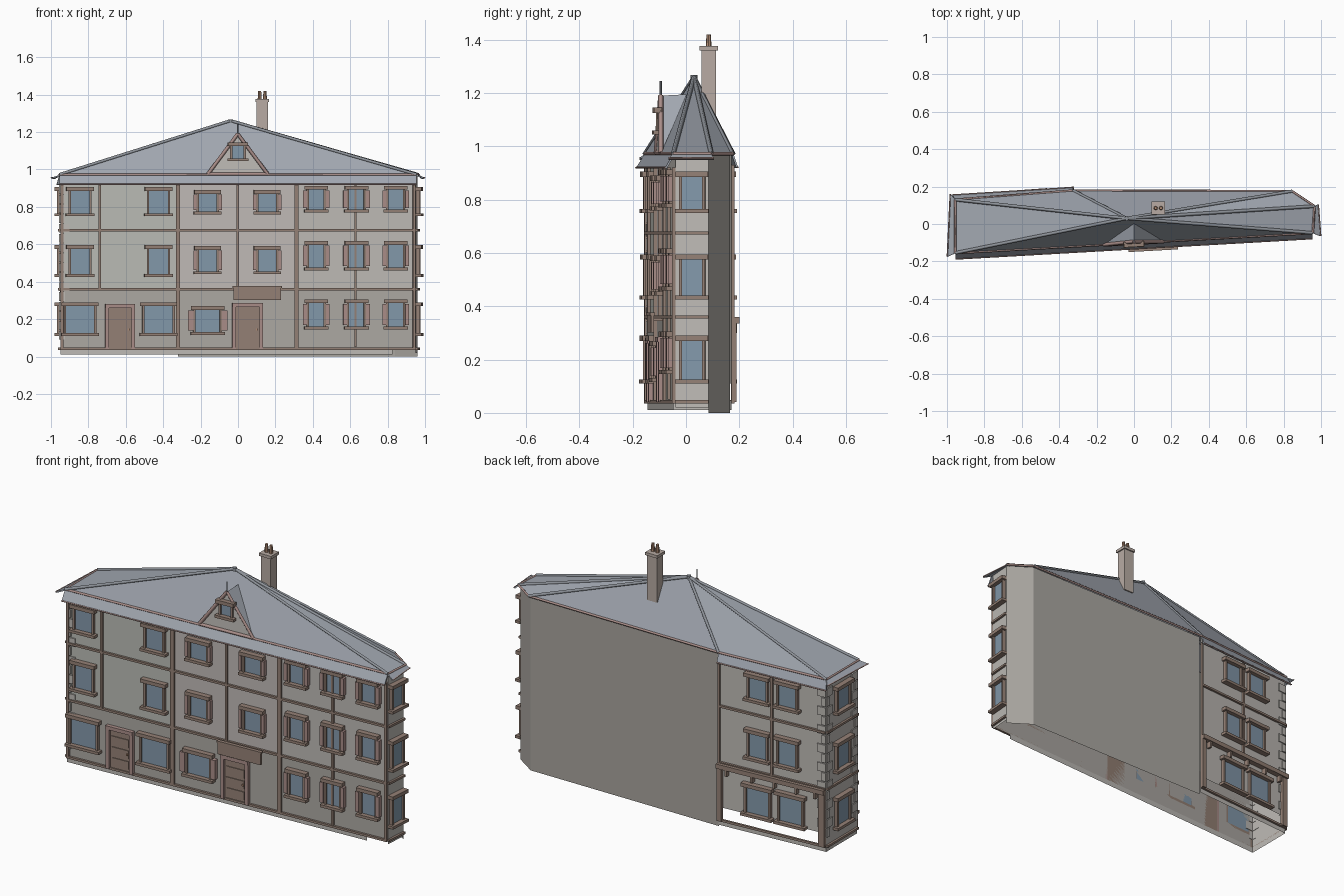
import bpy, bmesh, math
from mathutils import Vector as V

if "Cube" in bpy.data.objects:
    bpy.data.objects.remove(bpy.data.objects["Cube"])


def mat(name, r, g, b):
    m = bpy.data.materials.new(name)
    m.diffuse_color = (r, g, b, 1)
    m.use_nodes = True
    m.node_tree.nodes["Principled BSDF"].inputs["Base Color"].default_value = m.diffuse_color
    return m


PLASTER = mat("plaster", .52, .50, .47)
GREENISH = mat("plaster_green", .50, .51, .47)
PINKISH = mat("plaster_pink", .54, .50, .48)
STONE = mat("ground_stone", .42, .40, .37)
PLAIN = mat("plain_wall", .40, .38, .35)
ROOF = mat("slate", .36, .39, .44)
HIP = mat("hip_lead", .27, .29, .32)
WOOD = mat("brown_wood", .30, .22, .18)
ROSE = mat("rose_wood", .40, .27, .25)
GLASS = mat("glass", .23, .32, .41)
BRICK = mat("chimney_stone", .48, .41, .37)
CLAY = mat("clay", .45, .27, .18)


def mesh(name, verts, faces, m, fix=False):
    me = bpy.data.meshes.new(name)
    me.from_pydata([tuple(v) for v in verts], [], faces)
    if fix:
        bm = bmesh.new()
        bm.from_mesh(me)
        bmesh.ops.recalc_face_normals(bm, faces=bm.faces)
        bm.to_mesh(me)
        bm.free()
    me.materials.append(m)
    ob = bpy.data.objects.new(name, me)
    bpy.context.collection.objects.link(ob)
    return ob


BOX = [(0, 1, 3, 2), (4, 6, 7, 5), (0, 4, 5, 1), (2, 3, 7, 6), (0, 2, 6, 4), (1, 5, 7, 3)]


class Wall:
    """Vertical wall line; u runs along it, d points outwards."""

    def __init__(self, p, q, u0=0):
        self.p, self.u0 = V((*p, 0)), u0
        self.dir = V((q[0] - p[0], q[1] - p[1], 0))
        self.u1 = u0 + self.dir.length
        self.dir.normalize()
        self.n = V((self.dir.y, -self.dir.x, 0))

    def at(self, u, z, d=0):
        return self.p + self.dir * (u - self.u0) + self.n * d + V((0, 0, z))

    def panel(self, name, u0, u1, z0, z1, m):
        mesh(name, [self.at(u0, z0), self.at(u1, z0), self.at(u1, z1), self.at(u0, z1)],
             [(0, 1, 2, 3)], m)

    def boxes(self, name, items, m):
        vs, fs = [], []
        for u0, u1, z0, z1, d0, d1 in items:
            k = len(vs)
            vs += [self.at(u, z, d) for u in (u0, u1) for z in (z0, z1) for d in (d0, d1)]
            fs += [[k + i for i in f] for f in BOX]
        return mesh(name, vs, fs, m, True)

    def window(self, name, c, w, z0, z1, thick=0):
        a, b = c - w / 2, c + w / 2
        self.boxes(name + "_glass", [(a, b, z0, z1, 0, .007)], GLASS)
        t = .012
        self.boxes(name + "_frame", [(a - t, a, z0, z1, 0, .018), (b, b + t, z0, z1, 0, .018),
                   (a - t - .012, b + t + .012, z1, z1 + .02, 0, .03),
                   (a - t - .014, b + t + .014, z0 - .015, z0, 0, .032)], WOOD)
        if thick:   # wide side surrounds
            self.boxes(name + "_surround", [
                (a - thick, a - t, z0 + .008, z1 - .004, 0, .025),
                (b + t, b + thick, z0 + .008, z1 - .004, 0, .025)], ROSE)

    def door(self, name, a, b, z1):
        t = .02
        self.boxes(name + "_frame", [(a, a + t, .04, z1, 0, .018), (b - t, b, .04, z1, 0, .018),
                   (a, b, z1 - t, z1, 0, .022)], ROSE)
        rails = [(a + t, b - t, .04, z1 - t, 0, .006)]
        rails += [(a + t + .01, b - t - .01, z, z + .045, .006, .010) for z in (.06, .12, .18)]
        self.boxes(name + "_leaf", rails, WOOD)
        self.boxes(name + "_knob", [(b - t - .018, b - t - .01, .14, .15, .006, .018)], CLAY)


def beam(name, p, q, r, m):
    cu = bpy.data.curves.new(name, 'CURVE')
    cu.dimensions = '3D'
    cu.bevel_depth, cu.bevel_resolution, cu.use_fill_caps = r, 0, True
    s = cu.splines.new('POLY')
    s.points.add(1)
    for pt, co in zip(s.points, (p, q)):
        pt.co = (*co, 1)
    cu.materials.append(m)
    bpy.context.collection.objects.link(bpy.data.objects.new(name, cu))


# Footprint walls
front = Wall((-.95, -.145), (.95, -.04), -.95)
right = Wall((.95, -.04), (.96, .085))
chamfer = Wall((.96, .085), (.84, .165))
rear = Wall((.84, .165), (-.32, .165))
back = Wall((-.32, .17), (-.95, .125))
left = Wall((-.95, .125), (-.95, -.145))
for i, (a, b, m) in enumerate([(-.95, -.32, GREENISH), (-.32, .315, PINKISH), (.315, front.u1, PLASTER)]):
    front.panel(f"front_ground_{i}", a, b, .04, .36, STONE)
    front.panel(f"front_upper_{i}", a, b, .36, .97, m)
right.panel("right_wall", 0, right.u1, .02, .97, PLASTER)
chamfer.panel("chamfer_wall", 0, chamfer.u1, 0, .97, PLAIN)
rear.panel("rear_plain_wall", 0, rear.u1, 0, .97, PLAIN)
back.panel("back_wall", 0, back.u1, .11, .97, PLASTER)
left.panel("left_wall", 0, left.u1, .04, .97, PLASTER)
for n, w, u1 in (("front", front, .83), ("back", back, back.u1), ("left", left, left.u1)):
    w.panel(n + "_plinth", w.u0, u1, .01, .045, PLASTER)

# Timber bands and posts
for n, w in (("front", front), ("right", right), ("back", back), ("left", left)):
    w.boxes(n + "_bands", [(w.u0, w.u1, z - .006, z + .006, 0, .012) for z in (.042, .36, .675)], WOOD)
front.boxes("front_posts", [(c - h, c + h, z0, z1, 0, .012) for c, h, z0, z1 in (
    (-.74, .006, .36, .92), (-.32, .011, .04, .96), (0, .006, .36, .96), (.315, .011, .04, .96),
    (.63, .006, .05, .92), (.944, .007, .04, .92), (-.942, .008, .04, .92))], WOOD)
back.boxes("back_posts", [(0, .025, .04, .36, 0, .02), (.595, .63, .04, .36, 0, .02),
           (0, .012, .36, .93, 0, .012), (.31, .322, .36, .93, 0, .012)], WOOD)
back.boxes("shop_cornice", [(0, .63, .335, .36, 0, .03)] +
           [(u, u + .012, .3, .335, 0, .025) for u in (.05, .2, .33, .46, .57)], WOOD)

# Corner quoins
for n, w, at_start in (("front", front, 1), ("left_a", left, 1), ("left_b", left, 0), ("back", back, 0)):
    items = []
    for i in range(16):
        size = .05 if i % 2 else .025
        z = .09 + i * .052
        a, b = (w.u0, w.u0 + size) if at_start else (w.u1 - size, w.u1)
        items.append((a, b, z, z + .046, -.002, .006))
    w.boxes(n + "_quoins", items, PLASTER)

# Front windows
ROWS = [(.125, .27), (.44, .575), (.765, .885)]
for i, (z0, z1) in enumerate(ROWS):
    for c in (-.845, -.425):
        front.window(f"front_left_{i}", c, .15 if i == 0 else .10, z0, z1)
for i, (z0, z1) in enumerate([(.13, .25), (.455, .57), (.775, .87)]):
    for c in (-.162, .157):
        if i or c < 0:
            front.window(f"front_middle_{i}", c, .095 if i else .13, z0, z1, .028 if i else .04)
for i, (z0, z1) in enumerate([(.16, .285), (.475, .597), (.785, .892)]):
    for c in (.42, .635, .845):
        front.window(f"front_right_{i}", c, .078, z0, z1, .032)

# End and back windows
for i, (z0, z1) in enumerate(ROWS):
    right.window(f"right_{i}", .064, .075, z0, z1)
    left.window(f"left_{i}", .135, .10, z0, z1)
    for c in ((.235, .43) if i == 0 else (.235, .41)):
        back.window(f"back_{i}", c, .13 if i == 0 else .10, z0, z1)

# Doors and hanging board
front.door("left_door", -.71, -.55, .28)
front.door("middle_door", -.03, .135, .285)
front.boxes("hanging_board", [(-.025, .23, .302, .37, .04, .052), (-.03, .235, .366, .376, .036, .056),
            (.0, .01, .345, .355, 0, .04), (.195, .205, .345, .355, 0, .04)], WOOD)

# Main roof: fan of slopes around the apex
APEX = V((-.04, .03, 1.26))
E = [V((x, y, .972)) for x, y in ((-.955, -.155), (.955, -.048), (.965, .095),
                                  (.845, .175), (-.325, .178), (-.955, .13))]
mesh("roof", E + [APEX], [(i, (i + 1) % 6, 6) for i in range(6)], ROOF)
for i, p in enumerate(E):
    beam(f"hip_cap_{i}", p, APEX, .009, HIP)
    beam(f"eave_trim_{i}", p, E[(i + 1) % 6], .007, ROSE)
beam("roof_finial", APEX - V((0, 0, .01)), APEX + V((0, 0, .008)), .014, HIP)

# Flared skirts below the eaves
for n, i, p, q in (("front", 0, (-.955, -.187, .92), (.955, -.078, .92)),
                   ("right", 1, (.998, -.065, .955), (.985, .105, .955)),
                   ("back", 4, (-.325, .195, .922), (-.97, .155, .922)),
                   ("left", 5, (-.982, .16, .955), (-.998, -.175, .955))):
    a, b = E[i], E[(i + 1) % 6]
    sk = mesh(n + "_skirt", [p, q, b, a], [(0, 1, 2, 3)], ROOF)
    s = sk.modifiers.new("thickness", 'SOLIDIFY')
    s.thickness = .007
    beam(n + "_skirt_edge", p, q, .004, ROSE)

# Front gable dormer
G = [front.at(-.16, .975, .01), front.at(.16, .975, .01), front.at(0, 1.19, .002)]
mesh("gable_wall", G, [(0, 1, 2)], PLASTER)
ridge = V((0, .005, 1.195))
mesh("gable_roof", [*G, ridge], [(0, 2, 3), (2, 1, 3)], ROOF)
for i, (a, b) in enumerate(((0, 2), (1, 2), (0, 1))):
    beam(f"gable_verge_{i}", G[a], G[b], .010, ROSE)
beam("gable_finial", G[2], G[2] + V((0, 0, .055)), .004, HIP)
front.window("gable_window", 0, .06, 1.06, 1.125)

# Chimney stack and pots
stack = Wall((.1, .058), (.16, .058))
stack.boxes("chimney", [(0, .06, 1.11, 1.36, -.055, 0), (-.007, .067, 1.36, 1.376, -.062, .007)], BRICK)
for i, x in enumerate((.116, .144)):
    bpy.ops.mesh.primitive_cone_add(vertices=8, radius1=.011, radius2=.008, depth=.046,
                                    location=(x, .085, 1.397))
    ob = bpy.context.object
    ob.name = f"chimney_pot_{i}"
    ob.data.materials.append(CLAY)
